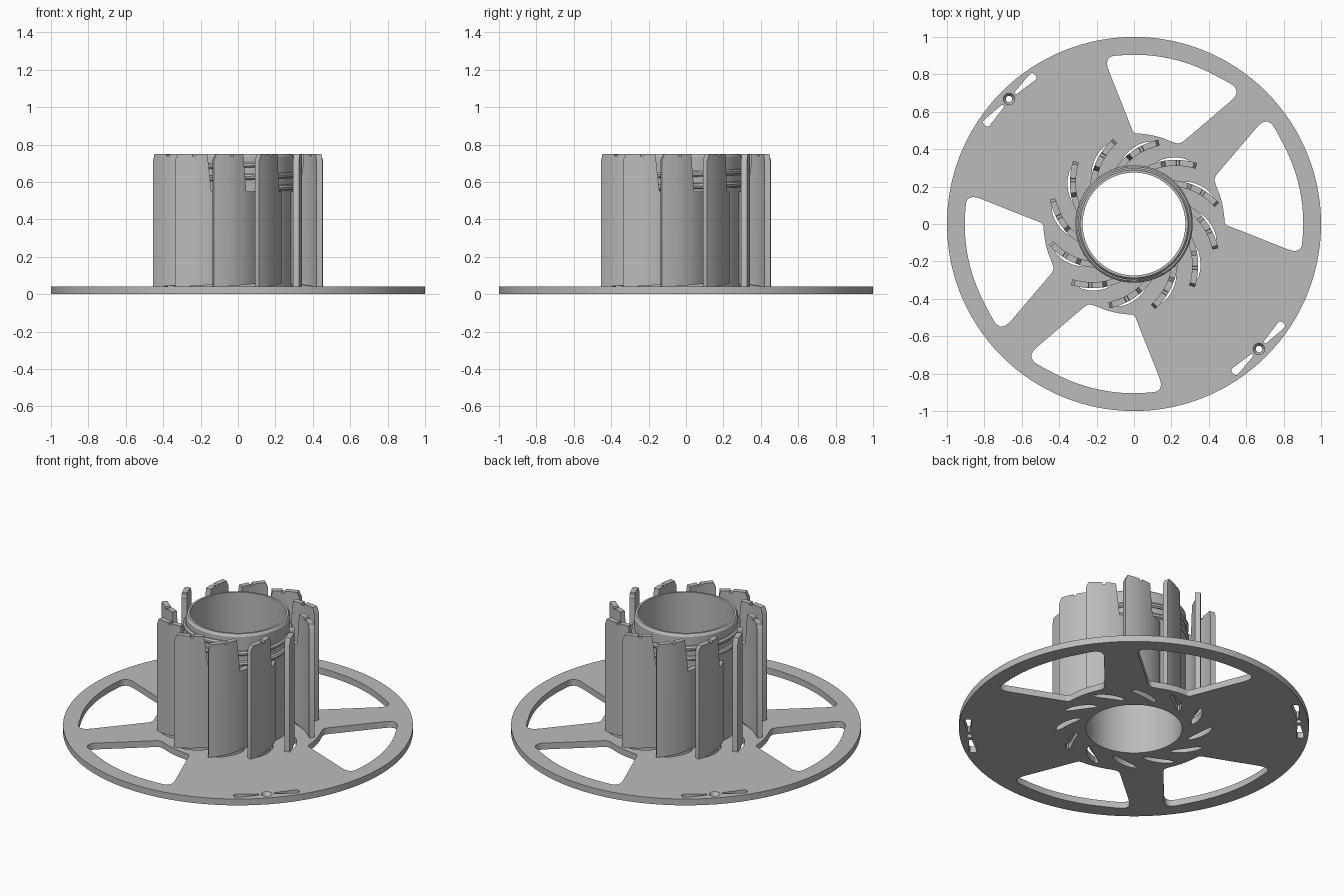
import bpy, bmesh, math
from math import sin, cos, radians, pi

if "Cube" in bpy.data.objects:
    bpy.data.objects.remove(bpy.data.objects["Cube"])

grey = bpy.data.materials.new("plain grey")
grey.diffuse_color = (0.5, 0.5, 0.5, 1)
grey.use_nodes = True
grey.node_tree.nodes["Principled BSDF"].inputs["Base Color"].default_value = grey.diffuse_color


def finish(ob, angle=30):
    ob.data.materials.clear()
    ob.data.materials.append(grey)
    bpy.ops.object.select_all(action='DESELECT')
    ob.select_set(True)
    bpy.context.view_layer.objects.active = ob
    bpy.ops.object.shade_smooth_by_angle(angle=radians(angle))


def from_bmesh(name, bm):
    bmesh.ops.recalc_face_normals(bm, faces=bm.faces)
    me = bpy.data.meshes.new(name)
    bm.to_mesh(me)
    bm.free()
    ob = bpy.data.objects.new(name, me)
    bpy.context.collection.objects.link(ob)
    finish(ob)
    return ob


def from_curve(name, cu):
    ob = bpy.data.objects.new(name, cu)
    bpy.context.collection.objects.link(ob)
    bpy.ops.object.select_all(action='DESELECT')
    ob.select_set(True)
    bpy.context.view_layer.objects.active = ob
    bpy.ops.object.convert(target='MESH')
    ob = bpy.context.view_layer.objects.active
    finish(ob)
    return ob


def polar(r, deg):
    return r * cos(radians(deg)), r * sin(radians(deg))


def circle(x, y, r, n):
    return [(x + r * cos(2 * pi * i / n), y + r * sin(2 * pi * i / n)) for i in range(n)]


def rotate(pts, deg):
    c, s = cos(radians(deg)), sin(radians(deg))
    return [(x * c - y * s, x * s + y * c) for x, y in pts]


def rounded(corners, n=7):
    """Closed outline from (x, y, setback) corners, each rounded."""
    out = []
    for i, (x, y, d) in enumerate(corners):
        ends = []
        for q in (corners[i - 1], corners[(i + 1) % len(corners)]):
            dist = math.hypot(q[0] - x, q[1] - y)
            k = min(d / dist, 0.49)
            ends.append((x + (q[0] - x) * k, y + (q[1] - y) * k))
        if d == 0:
            out.append((x, y))
            continue
        for j in range(n + 1):
            t = j / n
            out.append(tuple((1 - t) ** 2 * ends[0][k] + 2 * t * (1 - t) * (x, y)[k]
                             + t * t * ends[1][k] for k in (0, 1)))
    return out


# Spiral path shared by the blades and the slots beside them
COUNT, FIRST, SWEEP = 12, -107, 34


def spiral(t):
    return 0.455 - 0.158 * t, FIRST + SWEEP * t


# Flange: disc outline with openings
TH = 0.04
outlines = [circle(0, 0, 1, 128), circle(0, 0, 0.28, 96)]

# large window, mirrored across the diagonal and turned half round
rim = [polar(0.905, a) for a in range(92, 60, -2)]
hub = [polar(0.484, a) for a in range(66, 90, 4)]
window = rounded([(-0.165, 0.895, 0.085)] + [(x, y, 0) for x, y in rim]
                 + [(0.585, 0.715, 0.09), (0.245, 0.425, 0.03)]
                 + [(x, y, 0) for x, y in hub] + [(-0.002, 0.485, 0.02)])
mirrored = [(y, x) for x, y in window]
for turn in (0, 180):
    outlines += [rotate(window, turn), rotate(mirrored, turn)]

# curved slots next to the blades
steps = [i / 12 for i in range(13)]
slot = []
for side, order in ((1, steps), (-1, steps[::-1])):
    for u in order:
        if side == -1 and u in (0.0, 1.0):
            continue
        r, a = spiral(0.14 + 0.7 * u)
        slot.append(polar(r + 0.009 + side * 0.025 * max(0, sin(pi * u)) ** 0.4, a))
for k in range(COUNT):
    outlines.append(rotate(slot, 360 / COUNT * k))

# screw hole with a tapered slot on either side, near the rim
taper = rounded([(0.045, 0.935, 0.006), (0.19, 0.915, 0.02),
                 (0.19, 0.962, 0.02), (0.045, 0.95, 0.006)], 4)
for turn in (45, -135):
    outlines += [rotate(taper, turn), rotate([(-x, y) for x, y in taper][::-1], turn),
                 rotate(circle(0, 0.945, 0.033, 24), turn)]

cu = bpy.data.curves.new("flange", 'CURVE')
cu.dimensions = '2D'
cu.fill_mode = 'BOTH'
cu.extrude = TH / 2
for pts in outlines:
    sp = cu.splines.new('POLY')
    sp.points.add(len(pts) - 1)
    for p, (x, y) in zip(sp.points, pts):
        p.co = (x, y, TH / 2, 1)
    sp.use_cyclic_u = True
from_curve("flange", cu)


def lathe(name, profile, n, at=(0, 0)):
    """Closed ring turned from a closed (r, z) profile."""
    bm = bmesh.new()
    rings = [[bm.verts.new((at[0] + r * cos(2 * pi * i / n), at[1] + r * sin(2 * pi * i / n), z))
              for r, z in profile] for i in range(n)]
    m = len(profile)
    for i in range(n):
        a, b = rings[i], rings[(i + 1) % n]
        for j in range(m):
            bm.faces.new((a[j], b[j], b[(j + 1) % m], a[(j + 1) % m]))
    return from_bmesh(name, bm)


# Countersunk collars in the screw holes
for turn in (45, -135):
    lathe("screw_collar", [(0.034, 0), (0.034, TH), (0.031, TH), (0.017, 0.018), (0.017, 0)],
          24, rotate([(0, 0.945)], turn)[0])

# Central tube
lathe("central_tube", [(0.275, 0), (0.298, 0), (0.298, 0.735), (0.288, 0.75), (0.275, 0.75)], 96)

# Thread wound round the tube top
cu = bpy.data.curves.new("thread", 'CURVE')
cu.dimensions = '3D'
cu.bevel_depth = 0.016
cu.bevel_resolution = 2
cu.use_fill_caps = True
sp = cu.splines.new('POLY')
N = 160
sp.points.add(N)
for i, p in enumerate(sp.points):
    a = radians(-60) + 2 * pi * 2 * i / N
    p.co = (0.298 * cos(a), 0.298 * sin(a), 0.565 + 0.13 * i / N, 1)
from_curve("thread", cu)

# Blades: top height along the path (chamfered tip, notch, clearance step)
TOP = [(0, 0.715), (0.05, 0.75), (0.30, 0.75), (0.31, 0.738), (0.36, 0.738), (0.37, 0.75),
       (0.58, 0.75), (0.66, 0.55), (1, 0.55)]


def top_height(t):
    for (a, za), (b, zb) in zip(TOP, TOP[1:]):
        if t <= b:
            return za + (zb - za) * (t - a) / (b - a)
    return TOP[-1][1]


stations = sorted({k[0] for k in TOP} | {i / 10 for i in range(11)})
for k in range(COUNT):
    bm = bmesh.new()
    cols = []
    for t in stations:
        r, a = spiral(t)
        x, y = polar(r, a + 360 / COUNT * k)
        r2, a2 = spiral(t + 0.01)
        x2, y2 = polar(r2, a2 + 360 / COUNT * k)
        d = math.hypot(x2 - x, y2 - y)
        half = 0.016
        nx, ny = (y2 - y) / d * half, -(x2 - x) / d * half
        low, high = 0.037 + 0.02 * t, top_height(t)
        cols.append([bm.verts.new(c) for c in (
            (x - nx, y - ny, low), (x + nx, y + ny, low),
            (x + nx, y + ny, high), (x - nx, y - ny, high))])
    for a, b in zip(cols, cols[1:]):
        for j in range(4):
            bm.faces.new((a[j], a[(j + 1) % 4], b[(j + 1) % 4], b[j]))
    bm.faces.new(cols[0])
    bm.faces.new(cols[-1])
    from_bmesh("blade", bm)
